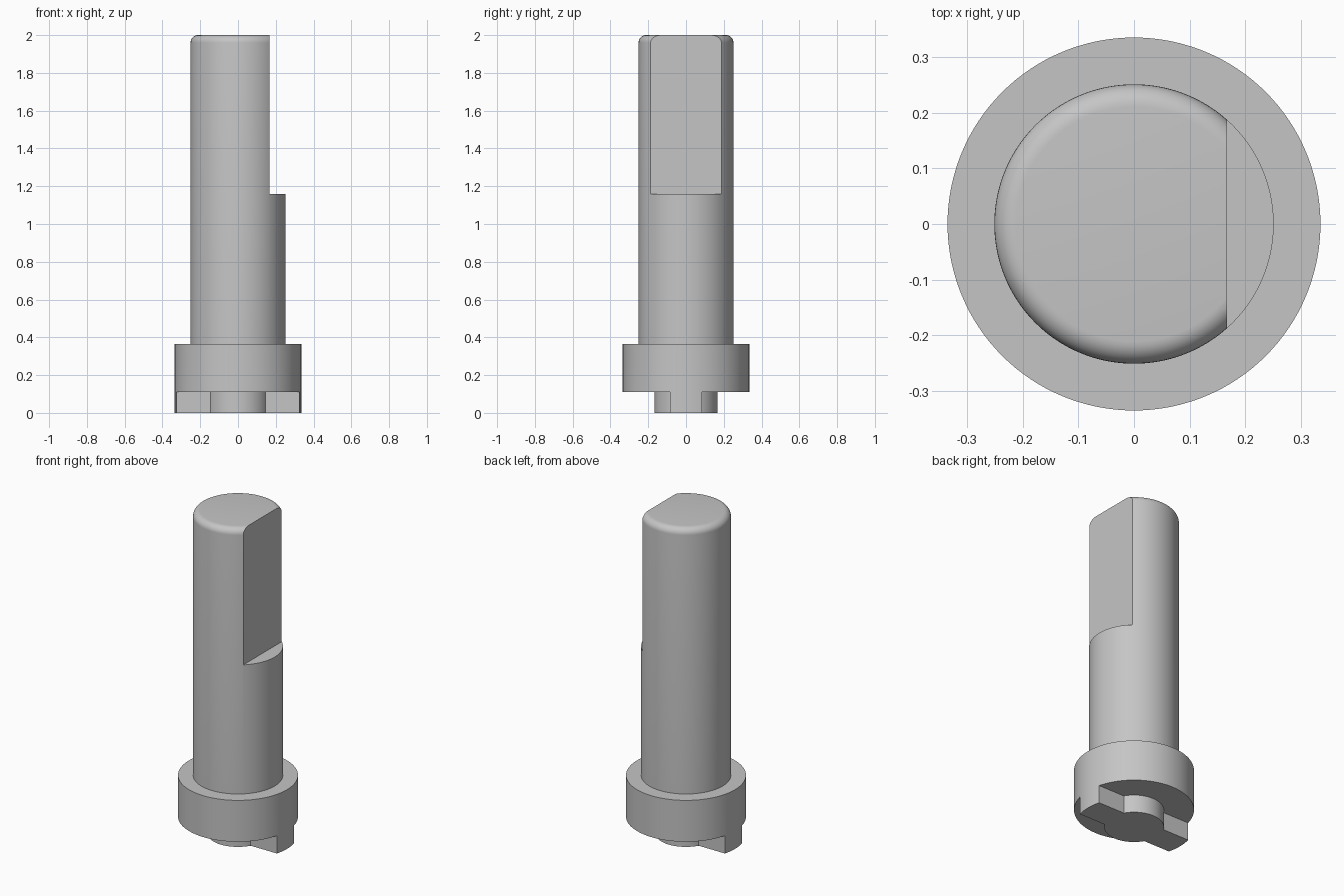
import bpy, bmesh, math

if "Cube" in bpy.data.objects:
    bpy.data.objects.remove(bpy.data.objects["Cube"], do_unlink=True)

SEGMENTS = 128
COLLAR_R, SHAFT_R, HUB_R = 0.335, 0.251, 0.167
FILLET, HEIGHT = 0.04, 2.0
COLLAR_TOP, COLLAR_BOTTOM = 0.365, 0.11
FLAT_X, FLAT_Z = 0.167, 1.16

steel = bpy.data.materials.new("plain grey")
steel.use_nodes = True
grey = (0.56, 0.56, 0.56, 1)
steel.diffuse_color = grey
steel.node_tree.nodes["Principled BSDF"].inputs["Base Color"].default_value = grey


def make_object(name, bm):
    bmesh.ops.recalc_face_normals(bm, faces=bm.faces)
    mesh = bpy.data.meshes.new(name)
    bm.to_mesh(mesh)
    bm.free()
    mesh.materials.append(steel)
    obj = bpy.data.objects.new(name, mesh)
    bpy.context.collection.objects.link(obj)
    return obj


def lathe(name, profile):
    """Revolve (radius, z) points about z, closing both ends."""
    bm = bmesh.new()
    rings = []
    for r, z in profile:
        rings.append([bm.verts.new((r * math.cos(a), r * math.sin(a), z))
                      for a in (math.tau * i / SEGMENTS for i in range(SEGMENTS))])
    for low, high in zip(rings, rings[1:]):
        for i in range(SEGMENTS):
            j = (i + 1) % SEGMENTS
            bm.faces.new((low[i], low[j], high[j], high[i]))
    bm.faces.new(rings[0])
    bm.faces.new(rings[-1])
    return make_object(name, bm)


def prism(name, outline, z0, z1):
    """Extrude an (x, y) outline from z0 to z1."""
    bm = bmesh.new()
    face = bm.faces.new([bm.verts.new((x, y, z0)) for x, y in outline])
    top = bmesh.ops.extrude_face_region(bm, geom=[face])["geom"]
    bmesh.ops.translate(bm, vec=(0, 0, z1 - z0),
                        verts=[v for v in top if isinstance(v, bmesh.types.BMVert)])
    return make_object(name, bm)


# Shaft with rounded top, standing on a wider collar
profile = [(COLLAR_R, 0), (COLLAR_R, COLLAR_TOP), (SHAFT_R, COLLAR_TOP)]
for k in range(9):
    a = math.pi / 2 * k / 8
    profile.append((SHAFT_R - FILLET + FILLET * math.cos(a),
                    HEIGHT - FILLET + FILLET * math.sin(a)))
shaft = lathe("collared_shaft", profile)

# Cutter for the flat on the upper shaft
flat = [(FLAT_X, -0.5), (0.5, -0.5), (0.5, 0.5), (FLAT_X, 0.5)]
cutters = [prism("flat_cutter", flat, FLAT_Z, HEIGHT + 0.1)]

# Cutters that leave a round hub and a drive tang under the collar
arc = [(HUB_R * math.cos(a), HUB_R * math.sin(a))
       for a in (math.radians(30 + 3 * i) for i in range(41))]
tang_y = arc[0][1]
recess = arc + [(-0.5, tang_y), (-0.5, 0.5), (0.5, 0.5), (0.5, tang_y)]
for side, sign in (("back", 1), ("front", -1)):
    cutters.append(prism(side + "_recess_cutter", [(x, sign * y) for x, y in recess],
                         -0.1, COLLAR_BOTTOM))

# Cut the shaft, then drop the cutters
bpy.ops.object.select_all(action="DESELECT")
shaft.select_set(True)
bpy.context.view_layer.objects.active = shaft
for cutter in cutters:
    cutter.hide_render = True
    mod = shaft.modifiers.new(cutter.name, "BOOLEAN")
    mod.operation = "DIFFERENCE"
    mod.solver = "EXACT"
    mod.object = cutter
    bpy.ops.object.modifier_apply(modifier=mod.name)
    bpy.data.objects.remove(cutter, do_unlink=True)
bpy.ops.object.shade_smooth_by_angle(angle=math.radians(30))
